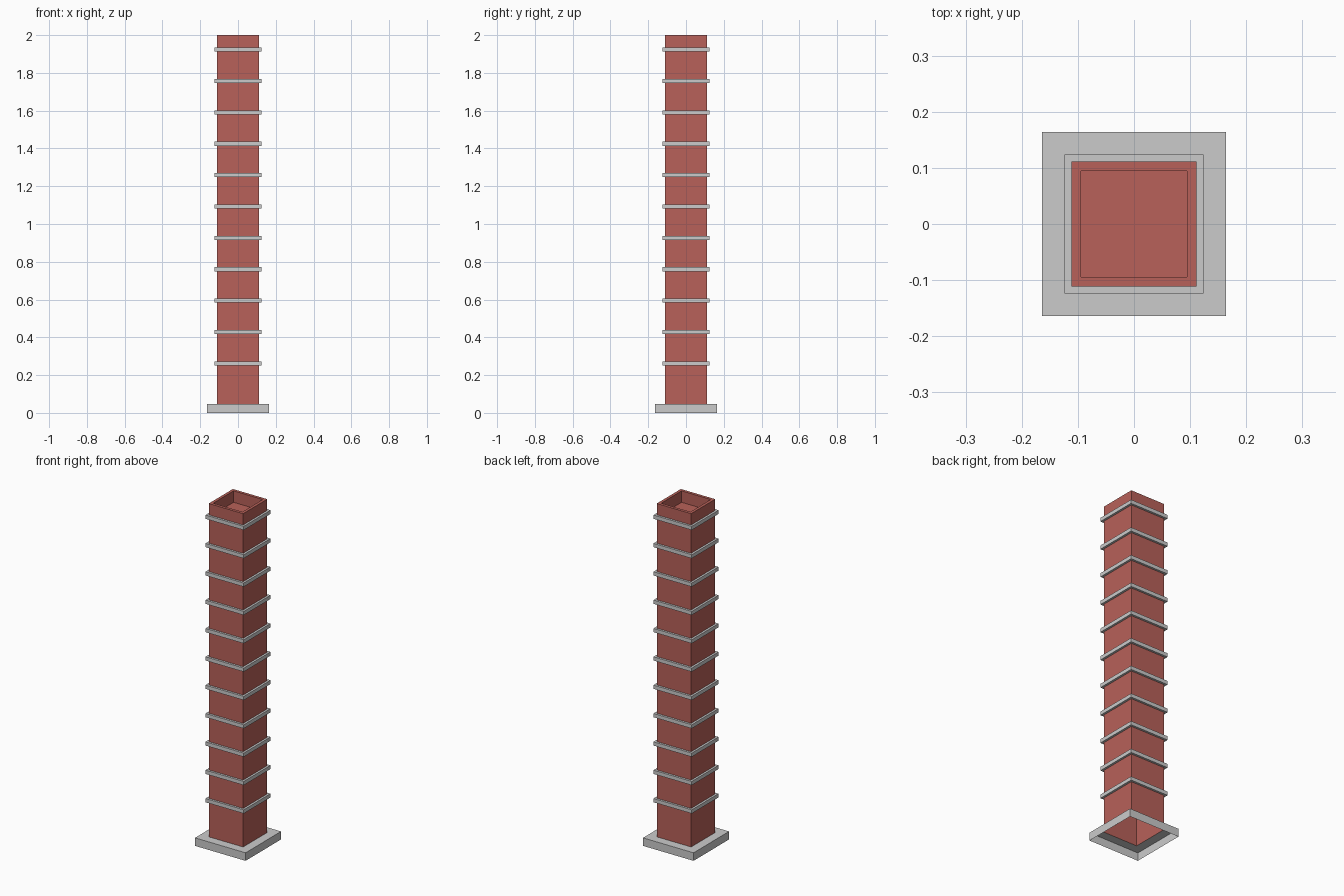
import bpy, bmesh

if "Cube" in bpy.data.objects:
    bpy.data.objects.remove(bpy.data.objects["Cube"])

SHAFT = 0.1115      # half width of the brick shaft
BASE_H = 0.047

brick = bpy.data.materials.new("brick_red")
brick.diffuse_color = (0.48, 0.12, 0.10, 1)
brick.use_nodes = True
brick.node_tree.nodes["Principled BSDF"].inputs["Base Color"].default_value = brick.diffuse_color


def square_sweep(name, profile, mat=None, cap_end=False):
    """Stack of square loops (half width, z), joined from outside to inside."""
    bm = bmesh.new()
    loops = [[bm.verts.new((sx * r, sy * r, z))
              for sx, sy in ((-1, -1), (1, -1), (1, 1), (-1, 1))]
             for r, z in profile]
    for a, b in zip(loops, loops[1:]):
        for i in range(4):
            j = (i + 1) % 4
            bm.faces.new((a[i], a[j], b[j], b[i]))
    if cap_end:
        bm.faces.new(loops[-1])
    mesh = bpy.data.meshes.new(name)
    bm.to_mesh(mesh)
    bm.free()
    obj = bpy.data.objects.new(name, mesh)
    bpy.context.collection.objects.link(obj)
    if mat:
        mesh.materials.append(mat)
    return obj


# Plinth, open underneath
square_sweep("base", [(0.164, 0), (0.164, BASE_H), (SHAFT, BASE_H)])

# Hollow shaft with rim and sunken flue at the top
square_sweep("shaft", [(SHAFT, BASE_H), (SHAFT, 2), (0.0945, 2), (0.0945, 1.933)],
             brick, cap_end=True)

# Evenly spaced bands around the shaft
for k in range(11):
    z = 0.262 + k * 0.1661
    square_sweep(f"band_{k + 1}", [(SHAFT, z - 0.011), (0.124, z - 0.011),
                                   (0.124, z + 0.011), (SHAFT, z + 0.011)])
